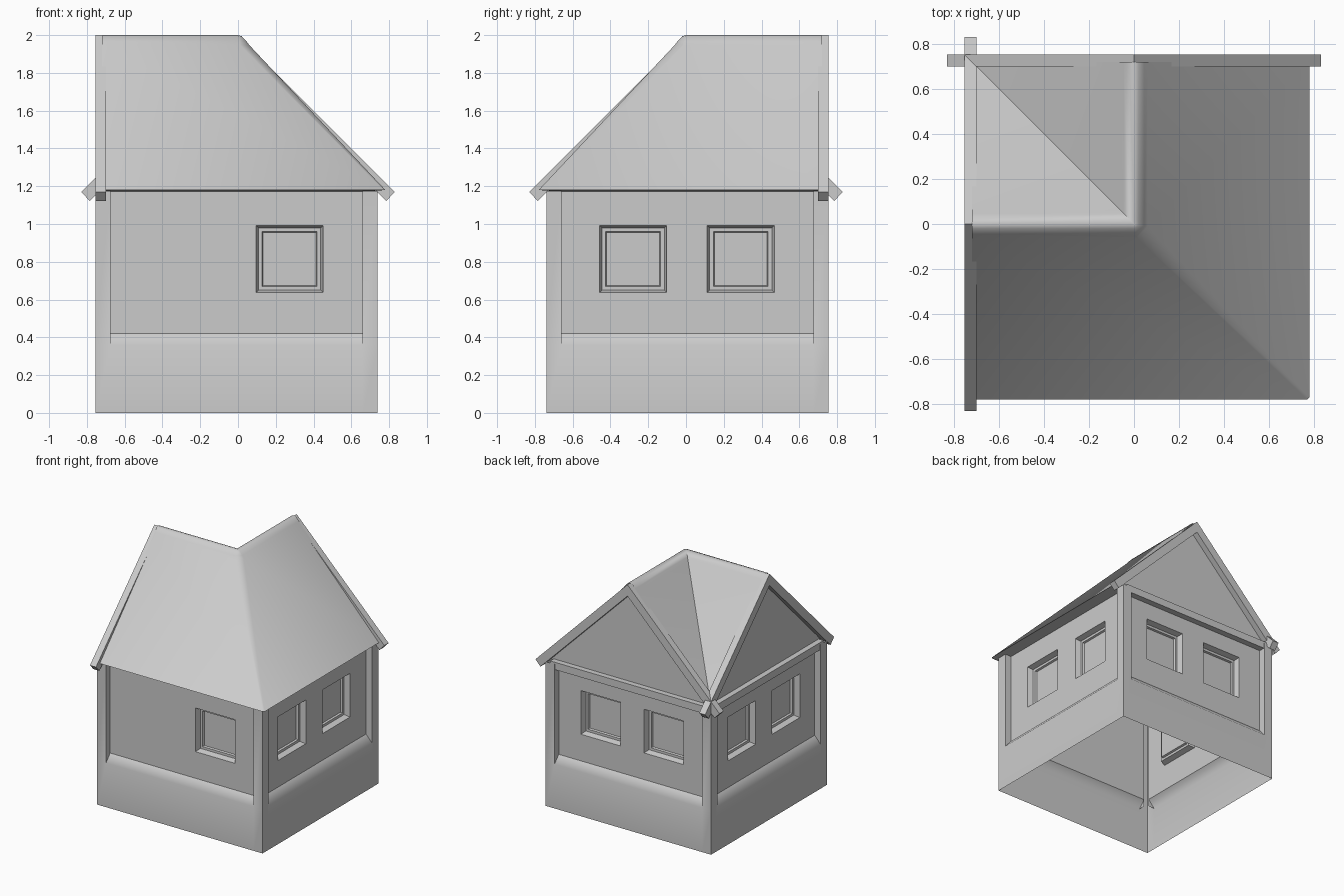
import bpy, bmesh
from math import radians

if "Cube" in bpy.data.objects:
    bpy.data.objects.remove(bpy.data.objects["Cube"])

NEAR, FAR = 0.738, 0.754      # outer planes: front/right and back/left
INSET, POST = 0.055, 0.08     # wall recess and corner post width
EAVE = 1.175


def turn(k, u, d, z):
    """Side k (front, right, back, left): u along the wall, d outwards."""
    x, y = u, -d
    for _ in range(k):
        x, y = -y, x
    return (x, y, z)


def finish(name, bm, smooth=40, fix=False):
    bmesh.ops.remove_doubles(bm, verts=bm.verts, dist=0.0005)
    if fix:
        bmesh.ops.recalc_face_normals(bm, faces=bm.faces)
    me = bpy.data.meshes.new(name)
    bm.to_mesh(me)
    bm.free()
    ob = bpy.data.objects.new(name, me)
    bpy.context.collection.objects.link(ob)
    bpy.ops.object.select_all(action='DESELECT')
    ob.select_set(True)
    bpy.context.view_layer.objects.active = ob
    bpy.ops.object.shade_smooth_by_angle(angle=radians(smooth))
    return ob


def quad(bm, pts):
    bm.faces.new([bm.verts.new(p) for p in pts])


def extrude_profile(name, k, prof, d0, d1):
    """Solid from a (u, z) outline between two depths of side k."""
    bm = bmesh.new()
    n = len(prof)
    for d in (d0, d1):
        quad(bm, [turn(k, u, d, z) for u, z in prof])
    for i in range(n):
        (a, b), (c, e) = prof[i], prof[(i + 1) % n]
        quad(bm, [turn(k, a, d0, b), turn(k, c, d0, e),
                  turn(k, c, d1, e), turn(k, a, d1, b)])
    return finish(name, bm, 30, True)


def wall(name, k, u0, u1, d, windows):
    bm = bmesh.new()
    w = d - INSET
    h, zc = 0.178, 0.815
    a, b = u0 + POST, u1 - POST

    def Q(pts):
        quad(bm, [turn(k, *p) for p in pts])

    # plinth, sloped ledge
    for l, r in ((u0, a), (a, b), (b, u1)):
        Q([(l, d, 0), (r, d, 0), (r, d, 0.36), (l, d, 0.36)])
    Q([(a, d, 0.36), (b, d, 0.36), (b, w, 0.42), (a, w, 0.42)])
    # corner posts with their inner cheeks
    for l, r in ((u0, a), (b, u1)):
        Q([(l, d, 0.36), (r, d, 0.36), (r, d, EAVE), (l, d, EAVE)])
    Q([(a, d, 0.36), (a, w, 0.36), (a, w, EAVE), (a, d, EAVE)])
    Q([(b, w, 0.36), (b, d, 0.36), (b, d, EAVE), (b, w, EAVE)])
    # wall panel around the window openings
    us = [a] + [c + s * h for c in windows for s in (-1, 1)] + [b]
    zs = [0.42, zc - h, zc + h, EAVE]
    for i in range(len(us) - 1):
        for j in range(3):
            if i % 2 and j == 1:
                continue
            Q([(us[i], w, zs[j]), (us[i + 1], w, zs[j]),
               (us[i + 1], w, zs[j + 1]), (us[i], w, zs[j + 1])])
    # stepped window recesses
    for c in windows:
        rings = [[(c + sx * r, w - dep, zc + sz * r)
                  for sx, sz in ((-1, -1), (1, -1), (1, 1), (-1, 1))]
                 for r, dep in ((h, 0), (0.165, 0.045), (0.145, 0.045), (0.14, 0.06))]
        for p, q in zip(rings, rings[1:]):
            for i in range(4):
                j = (i + 1) % 4
                Q([p[i], p[j], q[j], q[i]])
        Q(rings[-1])
    finish(name, bm, 50)


pair = [-0.28, 0.29]
wall("front_wall", 0, -FAR, NEAR, NEAR, [0.273])
wall("right_wall", 1, -NEAR, FAR, NEAR, pair)
wall("back_wall", 2, -NEAR, FAR, FAR, pair)
wall("left_wall", 3, -FAR, NEAR, FAR, pair)

# L-shaped roof: rounded ridges, rounded hip, valley; mirrored over the diagonal
PROF = [(0, 2.0), (0.02, 1.994), (0.045, 1.967), (0.06, 1.947), (0.78, 1.18)]
END = -0.72


def hip_cut(t):
    return t * 0.8 if t < 0.061 else 0.048 - 0.038 * (t - 0.06) / 0.72


bm = bmesh.new()
outer = PROF + [(0.67, 1.172)]
for (t0, z0), (t1, z1) in zip(outer, outer[1:]):
    c0, c1 = hip_cut(t0), hip_cut(t1)
    for m in (False, True):
        S = (lambda x, y, z: (-y, -x, z)) if m else (lambda x, y, z: (x, y, z))
        pts = [S(END, -t0, z0), S(END, -t1, z1), S(t1 - c1, -t1, z1), S(t0 - c0, -t0, z0)]
        quad(bm, pts[::-1] if m else pts)
    # rounded hip strip
    p = [(t0 - c0, -t0, z0), (t1 - c1, -t1, z1), (t1, c1 - t1, z1), (t0, c0 - t0, z0)]
    quad(bm, p)
inner = PROF[:-1] + [(0.72, 1.244)]
for (t0, z0), (t1, z1) in zip(inner, inner[1:]):
    for m in (False, True):
        S = (lambda x, y, z: (-y, -x, z)) if m else (lambda x, y, z: (x, y, z))
        pts = [S(END, t0, z0), S(-t0, t0, z0), S(-t1, t1, z1), S(END, t1, z1)]
        quad(bm, pts[::-1] if m else pts)
bmesh.ops.remove_doubles(bm, verts=bm.verts, dist=0.0005)
bmesh.ops.dissolve_degenerate(bm, dist=0.0005, edges=bm.edges)
finish("roof", bm, 40)

# gable ends: verge boards, recessed panel, tie beam
for k, side in ((2, "back"), (3, "left")):
    extrude_profile(side + "_verge_boards", k,
                    [(0, 2.0), (0.83, 1.17), (0.785, 1.122), (0, 1.907),
                     (-0.785, 1.122), (-0.83, 1.17)], 0.70, FAR)
    bm = bmesh.new()
    quad(bm, [turn(k, u, 0.705, z) for u, z in ((-0.73, EAVE), (0.73, EAVE), (0, 1.93))])
    finish(side + "_gable_panel", bm)
    extrude_profile(side + "_tie_beam", k,
                    [(-0.70, 1.13), (0.70, 1.13), (0.70, 1.19), (-0.70, 1.19)], 0.69, 0.75)
